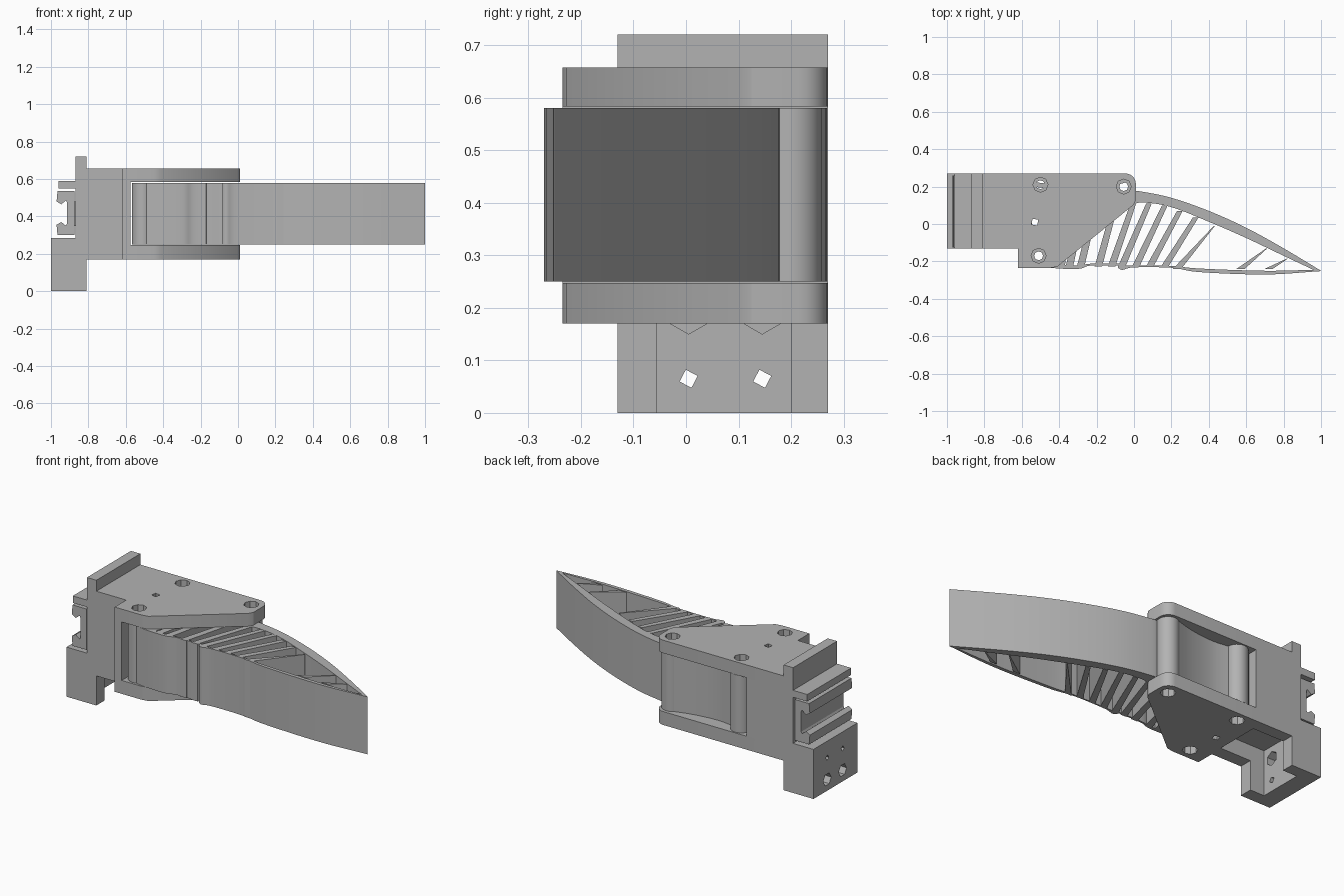
import bpy, bmesh, math
from mathutils import Vector

old = bpy.data.objects.get("Cube")
if old:
    bpy.data.objects.remove(old, do_unlink=True)

GREY = (0.45, 0.45, 0.45, 1)
mat = bpy.data.materials.new("plain grey")
mat.use_nodes = True
mat.diffuse_color = GREY
mat.node_tree.nodes["Principled BSDF"].inputs["Base Color"].default_value = GREY

BLADE = (0.25, 0.58)
DEPTH = (-0.13, 0.27)
PLATES = {"lower_plate": (0.17, 0.247), "upper_plate": (0.583, 0.657)}
BOLTS = [(-0.5, 0.21), (-0.055, 0.2), (-0.51, -0.17)]


def prism(name, pts, span, axis="z", smooth=False):
    """Extrude an outline along z, y (outline in x,z) or x (outline in y,z)."""
    place = {"z": lambda a, b, h: (a, b, h),
             "y": lambda a, b, h: (a, h, b),
             "x": lambda a, b, h: (h, a, b)}[axis]
    bm = bmesh.new()
    low, high = [[bm.verts.new(place(a, b, h)) for a, b in pts] for h in span]
    bm.faces.new(low)
    bm.faces.new(high)
    n = len(pts)
    for i in range(n):
        j = (i + 1) % n
        bm.faces.new((low[i], low[j], high[j], high[i]))
    bmesh.ops.recalc_face_normals(bm, faces=bm.faces)
    me = bpy.data.meshes.new(name)
    bm.to_mesh(me)
    bm.free()
    me.materials.append(mat)
    ob = bpy.data.objects.new(name, me)
    bpy.context.scene.collection.objects.link(ob)
    if smooth:
        activate(ob)
        bpy.ops.object.shade_smooth_by_angle(angle=math.radians(30))
    return ob


def activate(ob):
    bpy.ops.object.select_all(action="DESELECT")
    ob.select_set(True)
    bpy.context.view_layer.objects.active = ob


def rect(a0, a1, b0, b1):
    return [(a0, b0), (a1, b0), (a1, b1), (a0, b1)]


def ring(c, r, n, turn=0.0):
    return [(c[0] + r * math.cos(turn + math.tau * i / n),
             c[1] + r * math.sin(turn + math.tau * i / n)) for i in range(n)]


def cut(ob, *cutters):
    for c in cutters:
        c.hide_render = True
        mod = ob.modifiers.new("cut", "BOOLEAN")
        mod.operation, mod.solver, mod.object = "DIFFERENCE", "EXACT", c
        activate(ob)
        bpy.ops.object.modifier_apply(modifier=mod.name)
        bpy.data.objects.remove(c, do_unlink=True)


def curve(pts, steps=6):
    """Catmull-Rom curve through the points."""
    p = [Vector(q) for q in pts]
    p = [2 * p[0] - p[1]] + p + [2 * p[-1] - p[-2]]
    out = []
    for a, b, c, d in zip(p, p[1:], p[2:], p[3:]):
        for k in range(steps):
            t = k / steps
            out.append(0.5 * (2 * b + (c - a) * t + (2 * a - 5 * b + 4 * c - d) * t * t
                              + (3 * b - a - 3 * c + d) * t ** 3))
    return [tuple(v) for v in out + [p[-2]]]


def wall(name, outer, inner):
    return prism(name, curve(outer) + curve(inner)[::-1], BLADE, smooth=True)


def rib(name, p, q, w0, w1):
    p, q = Vector(p), Vector(q)
    side = Vector((1, 0))
    pts = [p - side * w0, p + side * w0, q + side * w1, q - side * w1]
    return prism(name, [tuple(v) for v in pts], BLADE)


# Mounting base with the top lip and the lower foot
base = prism("base", [(-1, 0), (-0.81, 0), (-0.81, 0.17), (-0.62, 0.17), (-0.62, 0.657),
                      (-0.81, 0.657), (-0.81, 0.72), (-0.87, 0.72), (-0.87, 0.59),
                      (-0.96, 0.59), (-0.96, 0.55), (-0.87, 0.55), (-0.87, 0.285),
                      (-1, 0.285)], DEPTH, "y")
pocket = prism("pocket", rect(-0.9, -0.6, -0.055, 0.2), (-0.1, 0.26))
cut(base, pocket)
for y in (0.005, 0.145):
    cut(base,
        prism("low_hole", ring((y, 0.065), 0.018, 4, 0.3), (-1.1, -0.85), "x"),
        prism("low_head", ring((y, 0.065), 0.036, 6), (-1.1, -0.95), "x"),
        prism("high_hole", ring((y, 0.19), 0.015, 4, 0.3), (-1.1, -0.85), "x"),
        prism("high_head", ring((y, 0.19), 0.04, 6, math.pi / 2), (-0.95, -0.85), "x"))

# Upright wall that joins the two plates
prism("cheek_wall", rect(-0.62, -0.575, -0.235, 0.27), (0.247, 0.583))

# C-shaped rail on the mounting side
prism("rail", [(-0.875, 0.3), (-0.875, 0.535), (-0.965, 0.535), (-0.97, 0.48), (-0.945, 0.465),
               (-0.92, 0.485), (-0.915, 0.475), (-0.915, 0.36), (-0.92, 0.35),
               (-0.945, 0.37), (-0.97, 0.355), (-0.965, 0.3)], (-0.125, 0.26), "y")
prism("rail_joint", rect(-0.885, -0.865, 0.35, 0.48), (-0.08, 0.22), "y")

# Bolted plates above and below the finger
corner = [(-0.045 + 0.055 * math.cos(a), 0.215 + 0.055 * math.sin(a))
          for a in [math.radians(15 * i) for i in range(7)]]
outline = corner + [(-0.63, 0.27), (-0.63, -0.13), (-0.62, -0.13), (-0.62, -0.235),
                    (-0.45, -0.235), (-0.41, -0.228), (-0.005, 0.1), (0.01, 0.125)]
for name, span in PLATES.items():
    plate = prism(name, outline, span, smooth=True)
    for c in BOLTS:
        cut(plate, prism("bolt_hole", ring(c, 0.04, 8), (0, 1)))
    cut(plate, prism("peg_hole", ring((-0.53, 0.01), 0.022, 4, 0.6), (0, 1)))
    if name == "lower_plate":
        cut(plate, prism("slot", rect(-0.7, -0.615, -0.055, 0.2), (0, 0.26)))

# Bolt bosses of the finger
for i, c in enumerate(BOLTS):
    boss = prism("boss_%d" % i, ring(c, 0.058, 24), BLADE, smooth=True)
    cut(boss, prism("bore", ring(c, 0.024, 8), (0, 1)))

# Arched back of the finger
wall("finger_back",
     [(-0.02, 0.175), (0.03, 0.175), (0.2, 0.14), (0.4, 0.07), (0.6, -0.02), (0.8, -0.13),
      (1, -0.25)],
     [(-0.02, 0.1), (0.05, 0.115), (0.2, 0.09), (0.4, 0.012), (0.6, -0.075), (0.8, -0.17),
      (0.97, -0.25)])

# Gripping face, in two lengths with a small step between them
wall("grip_root",
     [(-0.56, -0.2), (-0.45, -0.233), (-0.3, -0.24), (-0.23, -0.222), (-0.08, -0.222)],
     [(-0.56, -0.18), (-0.45, -0.212), (-0.3, -0.222), (-0.23, -0.212), (-0.08, -0.212)])
wall("grip_face",
     [(-0.085, -0.235), (-0.06, -0.245), (0, -0.232), (0.2, -0.234), (0.35, -0.257),
      (0.7, -0.27), (1, -0.252)],
     [(-0.085, -0.212), (-0.06, -0.22), (0, -0.222), (0.2, -0.224), (0.35, -0.238),
      (0.7, -0.25), (0.99, -0.244)])

# Inner back wall between the bosses
wall("root_back",
     [(-0.05, 0.255), (-0.2, 0.215), (-0.35, 0.2), (-0.5, 0.22), (-0.565, 0.225)],
     [(-0.05, 0.22), (-0.2, 0.185), (-0.35, 0.175), (-0.5, 0.195), (-0.565, 0.2)])
prism("root_end", rect(-0.565, -0.545, -0.19, 0.22), BLADE)

# Slanted ribs: foot x, top x, top y
long_ribs = [(-0.39, -0.32, 0.19), (-0.345, -0.25, 0.2), (-0.285, -0.18, 0.2),
             (-0.19, -0.08, 0.18), (-0.12, 0.0, 0.12), (-0.065, 0.08, 0.11),
             (0.01, 0.165, 0.1), (0.085, 0.245, 0.07), (0.165, 0.33, 0.035)]
for i, (x0, x1, y1) in enumerate(long_ribs):
    rib("rib_%d" % i, (x0, -0.226), (x1, y1), 0.02, 0.015)
for i, (x0, x1, y1) in enumerate([(0.23, 0.43, -0.01), (0.57, 0.71, -0.13), (0.72, 0.82, -0.185)]):
    rib("tip_rib_%d" % i, (x0, -0.24), (x1, y1), 0.022, 0.003)
